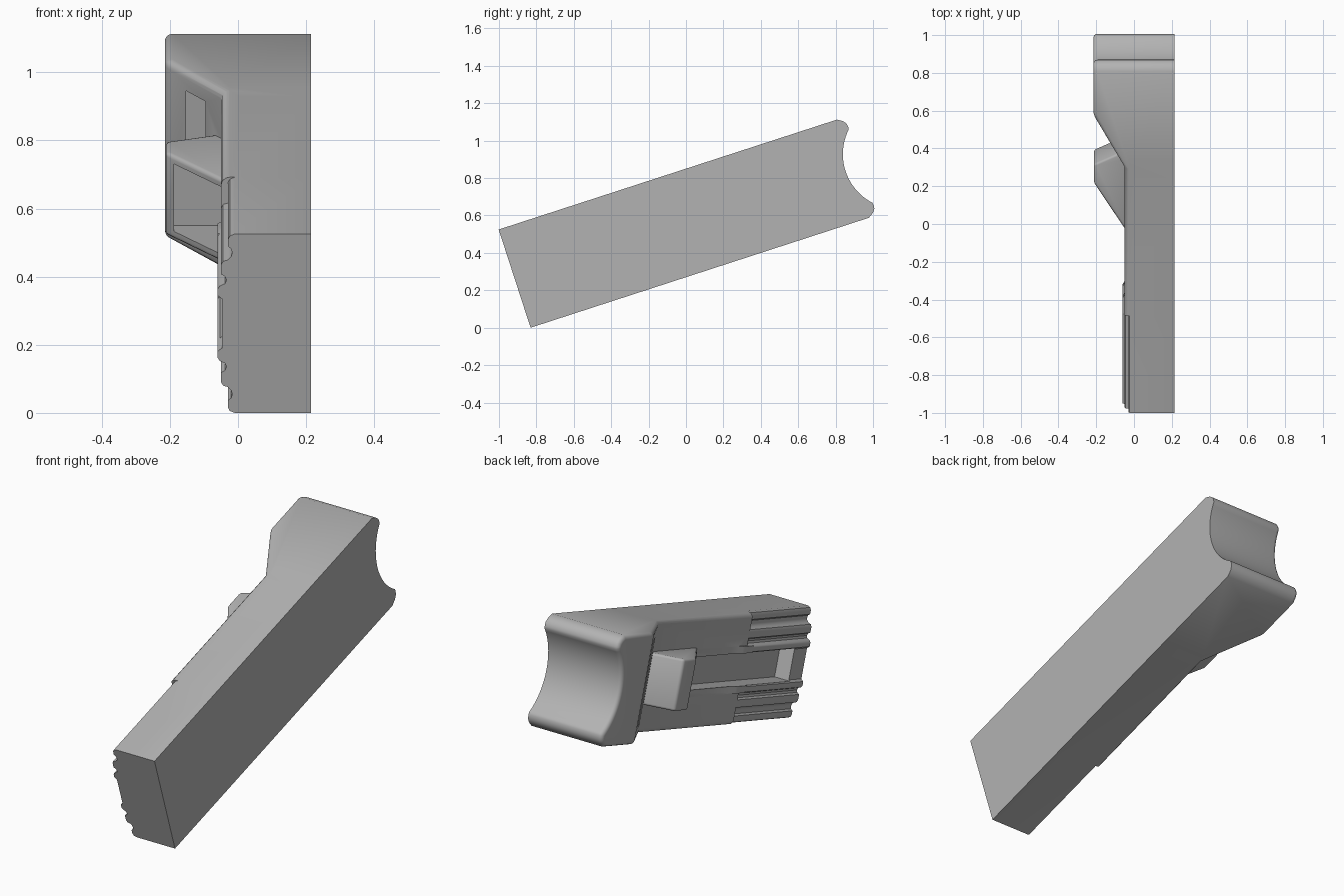
import bpy, bmesh, math
from mathutils import Matrix, Vector

if "Cube" in bpy.data.objects:
    bpy.data.objects.remove(bpy.data.objects["Cube"])

TILT = Matrix.Translation((0, -0.831, 0)) @ Matrix.Rotation(math.radians(18), 4, 'X')
W = 0.552          # width across the block
R = 0.215          # flat right side
grey = bpy.data.materials.new("grey")
grey.diffuse_color = (0.45, 0.45, 0.45, 1)
grey.use_nodes = True
grey.node_tree.nodes["Principled BSDF"].inputs["Base Color"].default_value = grey.diffuse_color


def prism(name, pts, place, a, b, edit=None):
    """Extrude a 2D outline from a to b; place(p, q, t) gives x, length, width."""
    bm = bmesh.new()
    lo = [bm.verts.new(place(p, q, a)) for p, q in pts]
    hi = [bm.verts.new(place(p, q, b)) for p, q in pts]
    bm.faces.new(lo)
    bm.faces.new(hi)
    for i in range(len(pts)):
        j = (i + 1) % len(pts)
        bm.faces.new((lo[i], lo[j], hi[j], hi[i]))
    bmesh.ops.recalc_face_normals(bm, faces=bm.faces)
    if edit:
        edit(bm)
    me = bpy.data.meshes.new(name)
    bm.to_mesh(me)
    bm.free()
    me.materials.append(grey)
    ob = bpy.data.objects.new(name, me)
    bpy.context.collection.objects.link(ob)
    ob.matrix_world = TILT
    return ob


def box(name, x0, x1, u0, u1, v0, v1):
    return prism(name, [(x0, u0), (x1, u0), (x1, u1), (x0, u1)], along_v, v0, v1)


def combine(ob, other, op):
    bpy.context.view_layer.objects.active = ob
    m = ob.modifiers.new(op, 'BOOLEAN')
    m.operation, m.object, m.solver = op, other, 'EXACT'
    bpy.context.view_layer.update()
    bpy.ops.object.modifier_apply(modifier=m.name)
    bpy.data.objects.remove(other)


def along_u(x, v, t): return (x, t, v)
def along_v(x, u, t): return (x, u, t)
def along_x(u, v, t): return (t, u, v)


def mirrored(half):
    return half + [(x, W - v) for x, v in reversed(half)]


# Grip end with stepped finger ribs
ribs = [(R, 0), (-.01, 0), (-.024, .006), (-.03, .018), (-.03, .038), (-.02, .046), (-.017, .058),
        (-.02, .07), (-.03, .08), (-.044, .084), (-.05, .096), (-.05, .124), (-.038, .131),
        (-.034, .142), (-.038, .153), (-.053, .16), (-.06, .17), (-.06, .19), (-.047, .2)]
body = prism("handle_block", mirrored(ribs), along_u, 0, .54)

# Plain middle with rounded left edges
plain = [(R, 0), (-.025, 0), (-.037, .003), (-.047, .013), (-.05, .025)]
combine(body, prism("middle", mirrored(plain), along_u, .54, 1.4), 'UNION')

# Inner ribs run on a little further, ending in a slant
for v0 in (.16, W - .195):
    tip = [(-.04, .5), (-.06, .5), (-.06, .59), (-.04, .63)]
    combine(body, prism("rib_end", tip, along_v, v0, v0 + .035), 'UNION')

# Long slot in the left side
combine(body, box("slot", -.2, .035, .11, 1.25, .195, W - .195), 'DIFFERENCE')

# Head with concave end, slanted shoulder and rounded left rim
lip = [(1.3, 0), (1.902, 0), (1.93, .018), (1.945, .038), (1.947, .058)]
rad, half = .293, W / 2 - .07
c = 1.945 + math.sqrt(rad ** 2 - half ** 2)
a0 = math.asin(half / rad)
arc = [(c - rad * math.cos(a), W / 2 + rad * math.sin(a))
       for a in [a0 * (i / 12 - 1) for i in range(13)]]
outline = lip + arc + [(u, W - v) for u, v in reversed(arc[:-1])] + [(u, W - v) for u, v in reversed(lip)]


def shape_head(bm):
    n = Vector((-.29, -.165, 0)).normalized()
    cut = bmesh.ops.bisect_plane(bm, geom=bm.verts[:] + bm.edges[:] + bm.faces[:], dist=1e-5,
                                 plane_co=(-.05, 1.365, 0), plane_no=n, clear_outer=True)
    bmesh.ops.edgeloop_fill(bm, edges=[e for e in cut['geom_cut'] if isinstance(e, bmesh.types.BMEdge)])
    bmesh.ops.recalc_face_normals(bm, faces=bm.faces)
    rim = [e for e in bm.edges if len(e.link_faces) == 2 and e.calc_face_angle() > .3
           and min(f.normal.x for f in e.link_faces) < -.3]
    bmesh.ops.bevel(bm, geom=rim, offset=.022, segments=4, profile=.5, affect='EDGES')


head = prism("head", outline, along_x, -R, R, shape_head)
# Recess in the shoulder
combine(head, box("recess", -.152, -.095, 1.3, 1.6, .06, W - .06), 'DIFFERENCE')
combine(body, head, 'UNION')


# Hook, hollow on its front side
def soften(bm):
    bmesh.ops.bevel(bm, geom=bm.edges[:], offset=.012, segments=3, profile=.5, affect='EDGES')


hook = prism("hook", [(.0, .9), (-.212, 1.232), (-.212, 1.338), (.0, 1.435)], along_v, .148, W - .148, soften)
combine(hook, box("hook_hollow", -.188, .1, .8, 1.25, .172, W - .172), 'DIFFERENCE')
combine(body, hook, 'UNION')

bpy.ops.object.select_all(action='DESELECT')
body.select_set(True)
bpy.context.view_layer.objects.active = body
bpy.ops.object.shade_smooth_by_angle(angle=math.radians(35))
